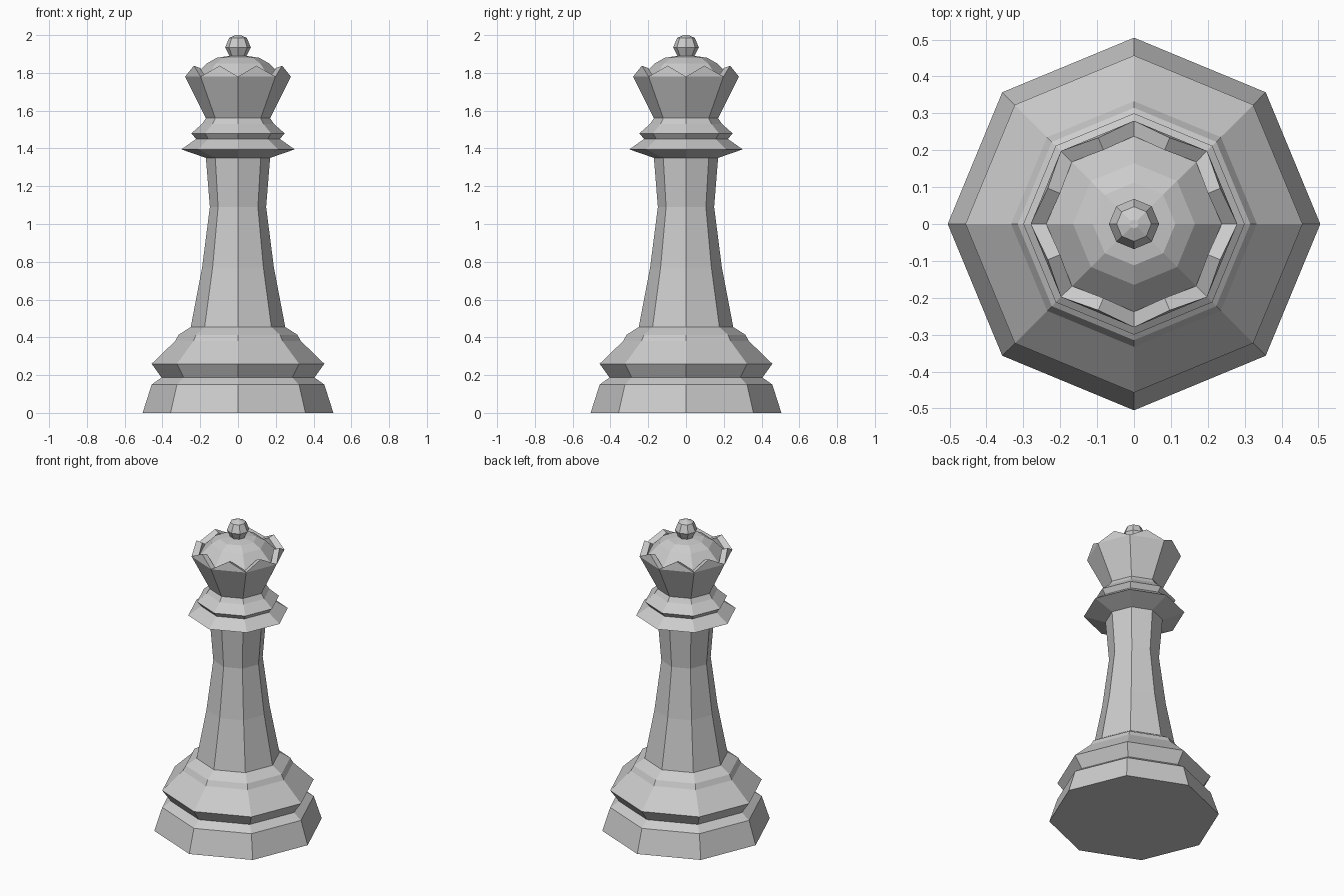
import bpy
import bmesh
from math import sin, cos, pi

if "Cube" in bpy.data.objects:
    bpy.data.objects.remove(bpy.data.objects["Cube"])

SIDES = 8


def ring(bm, r, z):
    """Octagon of vertices with corners on the axes."""
    return [bm.verts.new((r * cos(2 * pi * i / SIDES), r * sin(2 * pi * i / SIDES), z))
            for i in range(SIDES)]


def bridge(bm, a, b):
    for i in range(SIDES):
        j = (i + 1) % SIDES
        bm.faces.new((a[i], a[j], b[j], b[i]))


def finish(bm, name):
    mesh = bpy.data.meshes.new(name)
    bm.to_mesh(mesh)
    bm.free()
    obj = bpy.data.objects.new(name, mesh)
    bpy.context.collection.objects.link(obj)
    return obj


def lathe(name, profile, cap_bottom=False, cap_top=False):
    """Eight-sided turned part from (radius, height) points."""
    bm = bmesh.new()
    rings = [ring(bm, r, z) for r, z in profile]
    for a, b in zip(rings, rings[1:]):
        bridge(bm, a, b)
    if cap_bottom:
        bm.faces.new(rings[0][::-1])
    if cap_top:
        bm.faces.new(rings[-1])
    return finish(bm, name)


# Stepped foot
lathe("base", [(0.505, 0), (0.457, 0.15), (0.405, 0.187), (0.457, 0.26),
               (0.333, 0.38), (0.315, 0.413), (0.25, 0.455)], cap_bottom=True)

# Tapered column
lathe("stem", [(0.25, 0.455), (0.19, 0.77), (0.149, 1.09), (0.17, 1.35)])

# Double flared collar
lathe("collar", [(0.17, 1.35), (0.30, 1.395), (0.222, 1.45),
                 (0.247, 1.48), (0.19, 1.53), (0.17, 1.56)])

# Crown cup with a pointed rim: valleys at the corners, peaks mid-side
bm = bmesh.new()
low = ring(bm, 0.17, 1.56)
outer = ring(bm, 0.28, 1.78)
inner = ring(bm, 0.238, 1.775)
bridge(bm, low, outer)
for i in range(SIDES):
    j = (i + 1) % SIDES
    a = 2 * pi * (i + 0.5) / SIDES
    tip_out = bm.verts.new((0.253 * cos(a), 0.253 * sin(a), 1.838))
    tip_in = bm.verts.new((0.217 * cos(a), 0.217 * sin(a), 1.826))
    bm.faces.new((outer[i], outer[j], tip_out))
    bm.faces.new((outer[i], tip_out, tip_in, inner[i]))
    bm.faces.new((tip_out, outer[j], inner[j], tip_in))
    bm.faces.new((inner[j], inner[i], tip_in))
finish(bm, "crown")

# Low dome inside the crown
lathe("dome", [(0.238, 1.775), (0.165, 1.85), (0.112, 1.88), (0.045, 1.89)])

# Small faceted knob on top
lathe("finial", [(0.045, 1.89), (0.068, 1.935), (0.047, 1.985), (0.012, 2.0)],
      cap_top=True)
